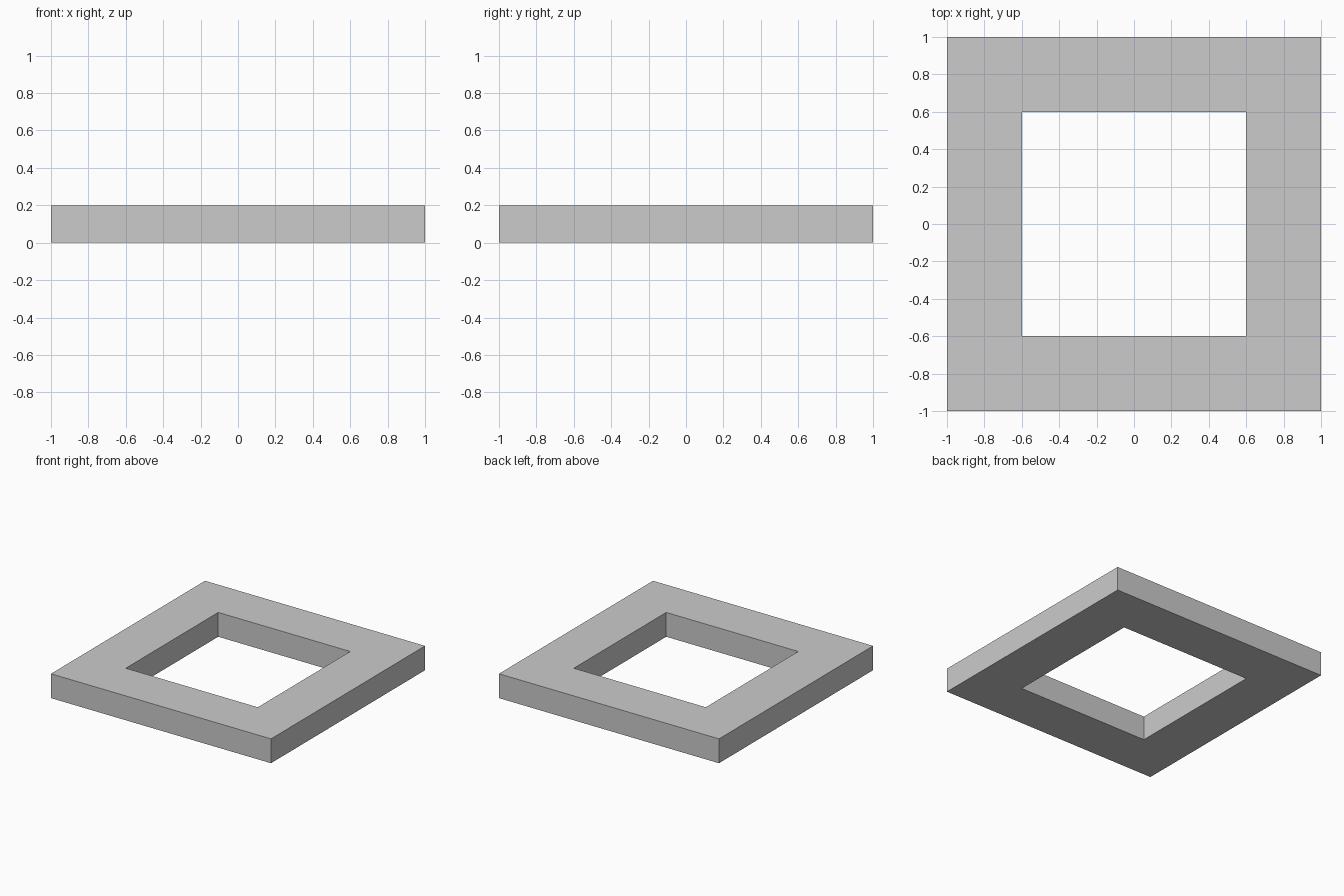
import bpy
import bmesh

if "Cube" in bpy.data.objects:
    bpy.data.objects.remove(bpy.data.objects["Cube"])

OUTER, INNER, HEIGHT = 1.0, 0.6, 0.2


def square(bm, half, z):
    corners = [(-1, -1), (1, -1), (1, 1), (-1, 1)]
    return [bm.verts.new((x * half, y * half, z)) for x, y in corners]


# Square frame: outer and inner loops at the bottom and top, bridged by quads
bm = bmesh.new()
outer_low, outer_top = square(bm, OUTER, 0), square(bm, OUTER, HEIGHT)
inner_low, inner_top = square(bm, INNER, 0), square(bm, INNER, HEIGHT)
loops = [outer_low, outer_top, inner_top, inner_low]
for a, b in zip(loops, loops[1:] + loops[:1]):
    for i in range(4):
        j = (i + 1) % 4
        bm.faces.new((a[i], a[j], b[j], b[i]))
bmesh.ops.recalc_face_normals(bm, faces=bm.faces)

mesh = bpy.data.meshes.new("square_frame")
bm.to_mesh(mesh)
bm.free()
bpy.context.collection.objects.link(bpy.data.objects.new("square_frame", mesh))
